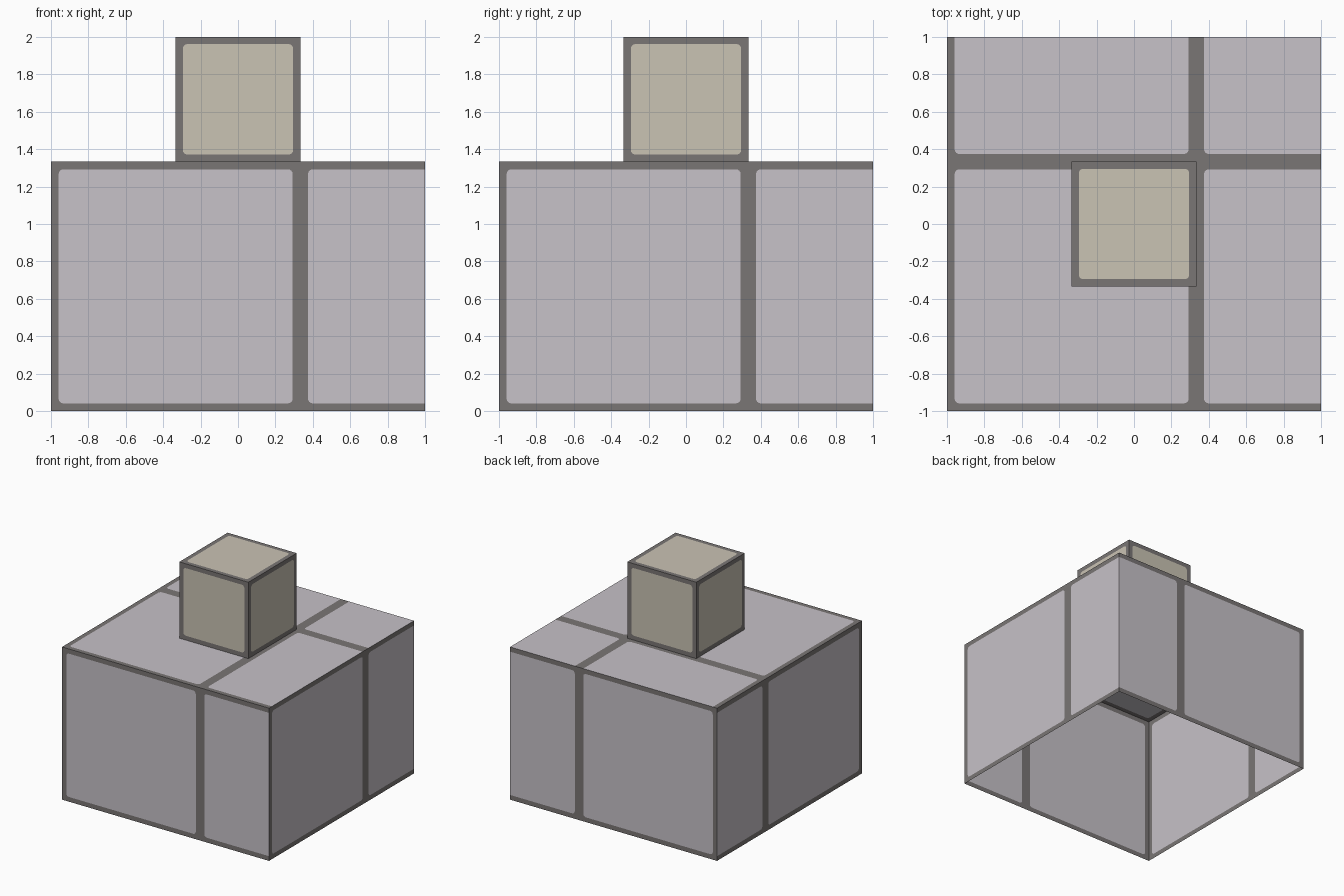
import bpy, bmesh, math
from mathutils import Vector

if "Cube" in bpy.data.objects:
    bpy.data.objects.remove(bpy.data.objects["Cube"])


def material(name, rgb):
    m = bpy.data.materials.new(name)
    m.diffuse_color = (*rgb, 1)
    m.use_nodes = True
    m.node_tree.nodes["Principled BSDF"].inputs["Base Color"].default_value = m.diffuse_color
    return m


GROUT = material("dark grey frame", (0.195, 0.181, 0.178))
LILAC = material("pale lilac panel", (0.571, 0.539, 0.578))
BEIGE = material("beige panel", (0.591, 0.546, 0.456))
X, Y, Z = Vector((1, 0, 0)), Vector((0, 1, 0)), Vector((0, 0, 1))


def panel(bm, origin, u, v, out, cell_u, cell_v, inset, radius):
    """One rectangle cut into a frame (material 0) and a rounded panel (material 1).
    Each cell is (start, end, end_is_framed)."""
    (u0, u1, fu), (v0, v1, fv) = cell_u, cell_v
    iu, iv = (inset if fu else 0), (inset if fv else 0)

    def vert(a, b):
        return bm.verts.new(origin + u * a + v * b)

    def face(verts, mat):
        f = bm.faces.new(verts)
        f.material_index = mat
        f.normal_update()
        if f.normal.dot(out) < 0:
            f.normal_flip()

    # corners counter-clockwise: outer point, inner point, inward signs, rounded?
    corners = [(u0, v0, inset, inset, 1, 1), (u1, v0, iu, inset, -1, 1),
               (u1, v1, iu, iv, -1, -1), (u0, v1, inset, iv, 1, -1)]
    outer, arcs = [], []
    for k, (a, b, da, db, sa, sb) in enumerate(corners):
        outer.append(vert(a, b))
        pa, pb = a + sa * da, b + sb * db
        if da and db:
            ca, cb = pa + sa * radius, pb + sb * radius
            angles = [math.pi + k * math.pi / 2 + i * math.pi / 8 for i in range(5)]
            arcs.append([vert(ca + radius * math.cos(t), cb + radius * math.sin(t))
                         for t in angles])
        else:
            arcs.append([vert(pa, pb)])
    face([p for arc in arcs for p in arc], 1)
    framed = [True, fu, fv, True]            # bottom, right, top, left sides
    for k in range(4):
        n = (k + 1) % 4
        for p, q in zip(arcs[k], arcs[k][1:]):
            face([outer[k], q, p], 0)
        if framed[k]:
            face([outer[k], outer[n], arcs[n][0], arcs[k][-1]], 0)


def tiled_box(name, half, z0, z1, cells, inset, radius, mat):
    """Box with four walls and a top, open underneath."""
    bm = bmesh.new()
    upright = (z0, z1, True)
    for c in cells:
        for side in (-1, 1):
            panel(bm, Y * side * half, X, Z, Y * side, c, upright, inset, radius)
            panel(bm, X * side * half, Y, Z, X * side, c, upright, inset, radius)
        for d in cells:
            panel(bm, Z * z1, X, Y, Z, c, d, inset, radius)
    bmesh.ops.remove_doubles(bm, verts=bm.verts, dist=1e-5)
    me = bpy.data.meshes.new(name)
    bm.to_mesh(me)
    bm.free()
    me.materials.append(GROUT)
    me.materials.append(mat)
    bpy.context.collection.objects.link(bpy.data.objects.new(name, me))


T = 1 / 3
# large base: one full tile and one half tile running off the edge
tiled_box("base_block", 1, 0, 4 * T, [(-1, T, True), (T, 1, False)], 0.041, 0.025, LILAC)
# small block on top
tiled_box("top_block", T, 4 * T, 2, [(-T, T, True)], 0.038, 0.025, BEIGE)
